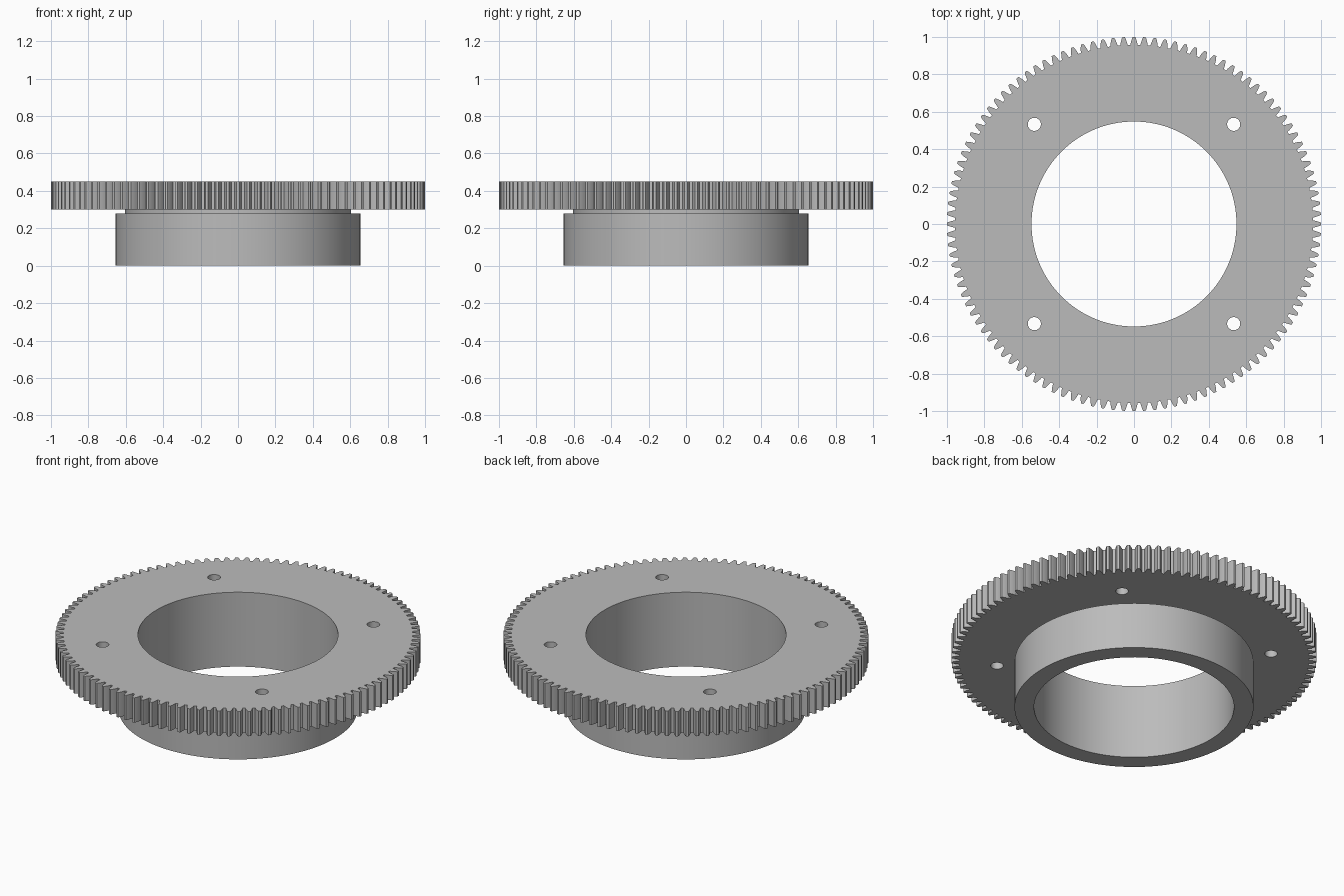
import bpy, bmesh
from math import cos, sin, pi, radians

cube = bpy.data.objects.get("Cube")
if cube:
    bpy.data.objects.remove(cube, do_unlink=True)

TEETH = 112
BORE = 0.548
SEGMENTS = 128

grey = bpy.data.materials.new("plain grey")
grey.use_nodes = True
grey.diffuse_color = (0.5, 0.5, 0.5, 1)
grey.node_tree.nodes["Principled BSDF"].inputs["Base Color"].default_value = (0.5, 0.5, 0.5, 1)


def circle(radius, count, cx=0, cy=0):
    return [(cx + radius * cos(2 * pi * i / count), cy + radius * sin(2 * pi * i / count))
            for i in range(count)]


def gear_outline():
    # Half widths as fractions of the tooth pitch, from root to tip
    flank = [(0.957, 0.36), (0.969, 0.32), (0.982, 0.25), (0.992, 0.185), (1.0, 0.12)]
    profile = [(r, -w) for r, w in flank] + [(r, w) for r, w in reversed(flank)]
    points = []
    for tooth in range(TEETH):
        for r, offset in profile:
            a = 2 * pi * (tooth + offset) / TEETH
            points.append((r * cos(a), r * sin(a)))
    return points


def plate(name, loops, z0, z1):
    """Extrude a flat outline with holes from z0 up to z1."""
    bm = bmesh.new()
    for loop in loops:
        verts = [bm.verts.new((x, y, z0)) for x, y in loop]
        for a, b in zip(verts, verts[1:] + verts[:1]):
            bm.edges.new((a, b))
    bmesh.ops.triangle_fill(bm, edges=bm.edges[:], use_beauty=True, normal=(0, 0, 1))
    result = bmesh.ops.extrude_face_region(bm, geom=bm.faces[:], use_keep_orig=True)
    top = [g for g in result["geom"] if isinstance(g, bmesh.types.BMVert)]
    bmesh.ops.translate(bm, vec=(0, 0, z1 - z0), verts=top)
    bmesh.ops.recalc_face_normals(bm, faces=bm.faces[:])
    finish(name, bm)


def lathe(name, profile):
    """Spin a closed (radius, height) profile around z."""
    bm = bmesh.new()
    verts = [bm.verts.new((r, 0, z)) for r, z in profile]
    edges = [bm.edges.new(pair) for pair in zip(verts, verts[1:] + verts[:1])]
    bmesh.ops.spin(bm, geom=verts + edges, axis=(0, 0, 1), cent=(0, 0, 0),
                   angle=2 * pi, steps=SEGMENTS, use_merge=True)
    bmesh.ops.remove_doubles(bm, verts=bm.verts[:], dist=1e-5)
    bmesh.ops.recalc_face_normals(bm, faces=bm.faces[:])
    finish(name, bm)


def finish(name, bm):
    mesh = bpy.data.meshes.new(name)
    bm.to_mesh(mesh)
    bm.free()
    mesh.materials.append(grey)
    obj = bpy.data.objects.new(name, mesh)
    bpy.context.collection.objects.link(obj)
    bpy.ops.object.select_all(action="DESELECT")
    obj.select_set(True)
    bpy.context.view_layer.objects.active = obj
    bpy.ops.object.shade_smooth_by_angle(angle=radians(20))


# Toothed ring with four bolt holes
bolt_holes = [circle(0.035, 32, sx * 0.533, sy * 0.533) for sx in (-1, 1) for sy in (-1, 1)]
plate("toothed_ring", [gear_outline(), circle(BORE, SEGMENTS)] + bolt_holes, 0.30, 0.45)

# Hub below, with a shallow relief groove under the teeth
lathe("hub", [(BORE, 0), (0.655, 0), (0.655, 0.28), (0.605, 0.28), (0.605, 0.30), (BORE, 0.30)])
